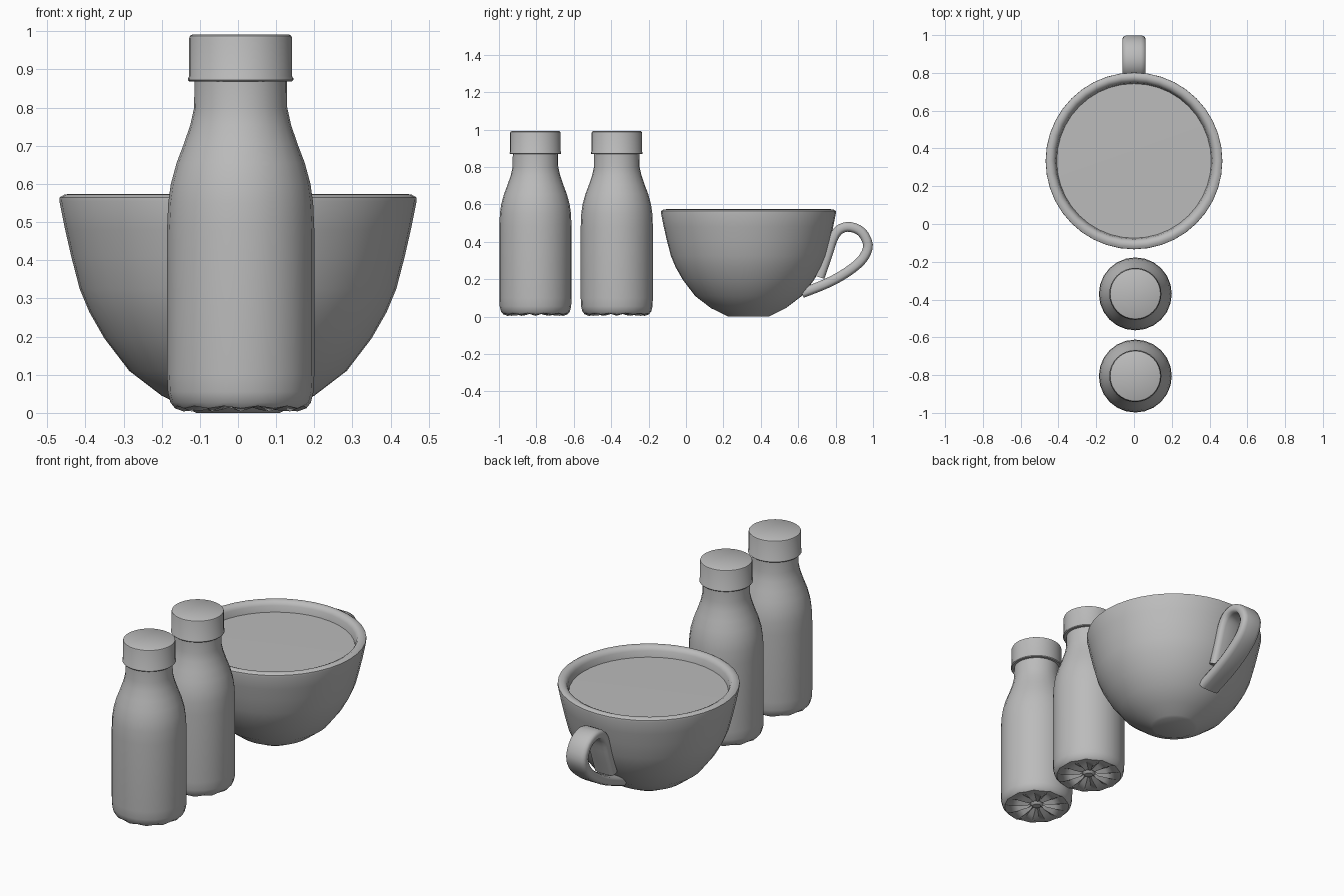
import bpy, bmesh, math
from mathutils import Vector

if "Cube" in bpy.data.objects:
    bpy.data.objects.remove(bpy.data.objects["Cube"])

grey = bpy.data.materials.new("plain grey")
grey.diffuse_color = (0.5, 0.5, 0.5, 1)
grey.use_nodes = True
grey.node_tree.nodes["Principled BSDF"].inputs["Base Color"].default_value = grey.diffuse_color


def finish(name, bm, loc, angle=40):
    bmesh.ops.recalc_face_normals(bm, faces=bm.faces)
    me = bpy.data.meshes.new(name)
    bm.to_mesh(me)
    bm.free()
    me.materials.append(grey)
    ob = bpy.data.objects.new(name, me)
    ob.location = loc
    bpy.context.collection.objects.link(ob)
    bpy.ops.object.select_all(action='DESELECT')
    ob.select_set(True)
    bpy.context.view_layer.objects.active = ob
    bpy.ops.object.shade_smooth_by_angle(angle=math.radians(angle))


def lathe(name, profile, loc, n, angle=40):
    """Spin (radius, z[, rib lift]) points; lift raises every second vertex."""
    bm = bmesh.new()
    rings = []
    for p in profile:
        r, z = p[:2]
        lift = p[2] if len(p) > 2 else 0
        if r == 0:
            rings.append([bm.verts.new((0, 0, z))] * n)
        else:
            rings.append([bm.verts.new((r * math.cos(math.tau * i / n),
                                        r * math.sin(math.tau * i / n),
                                        z + lift * (i % 2))) for i in range(n)])
    for a, b in zip(rings, rings[1:]):
        for i in range(n):
            j = (i + 1) % n
            bm.faces.new(dict.fromkeys((a[i], a[j], b[j], b[i])))
    finish(name, bm, loc, angle)


# Bottles with ribbed bases and screw caps
bottle = [(0, 0.018), (0.022, 0.018), (0.035, 0.03), (0.05, 0.016, 0.02),
          (0.1, 0.008, 0.022), (0.15, 0.004, 0.018), (0.172, 0.012, 0.006),
          (0.184, 0.027), (0.191, 0.055), (0.193, 0.1), (0.193, 0.48),
          (0.19, 0.55), (0.183, 0.6), (0.168, 0.655), (0.149, 0.705),
          (0.132, 0.755), (0.122, 0.8), (0.121, 0.88), (0, 0.88)]
cap = [(0, 0.868), (0.134, 0.868), (0.138, 0.872), (0.138, 0.877), (0.135, 0.882),
       (0.135, 0.982), (0.133, 0.988), (0.128, 0.991), (0, 0.991)]
for label, y in (("front", -0.805), ("back", -0.37)):
    lathe(label + "_bottle", bottle, (0.007, y, 0), 24)
    lathe(label + "_bottle_cap", cap, (0.007, y, 0), 32)

# Cup bowl: outside, rounded rim, inside
cup = [(0, 0), (0.11, 0), (0.125, 0.008), (0.2, 0.045), (0.285, 0.11), (0.35, 0.195),
       (0.39, 0.265), (0.415, 0.325), (0.437, 0.41), (0.453, 0.48), (0.468, 0.555),
       (0.467, 0.565), (0.455, 0.572), (0.44, 0.574), (0.424, 0.566), (0.415, 0.55),
       (0.408, 0.51), (0.39, 0.4), (0.34, 0.26), (0.25, 0.13), (0.15, 0.06), (0, 0.045)]
lathe("cup", cup, (0, 0.334, 0), 40)
lathe("drink_surface", [(0, 0.505), (0.409, 0.516), (0, 0.518)], (0, 0.334, 0), 40)

# Cup handle: rounded strap swept along a smooth loop
path = [Vector((0, y, z)) for y, z in (
    (0.715, 0.21), (0.757, 0.33), (0.787, 0.42), (0.825, 0.468), (0.88, 0.479),
    (0.94, 0.451), (0.973, 0.385), (0.955, 0.325), (0.91, 0.274), (0.83, 0.218),
    (0.74, 0.172), (0.62, 0.125))]
pts = []
for i in range(len(path) - 1):
    p0, p1, p2 = path[max(i - 1, 0)], path[i], path[i + 1]
    p3 = path[min(i + 2, len(path) - 1)]
    for k in range(3):
        t = k / 3
        pts.append(0.5 * (2 * p1 + (p2 - p0) * t + (2 * p0 - 5 * p1 + 4 * p2 - p3) * t * t
                          + (3 * p1 - p0 - 3 * p2 + p3) * t ** 3))
pts.append(path[-1])
W, T = 0.061, 0.026
section = [(W, T * .35), (W * .9, T * .8), (W * .6, T), (-W * .6, T), (-W * .9, T * .8),
           (-W, T * .35), (-W, -T * .35), (-W * .9, -T * .8), (-W * .6, -T),
           (W * .6, -T), (W * .9, -T * .8), (W, -T * .35)]
bm = bmesh.new()
rings = []
for i, p in enumerate(pts):
    d = (pts[min(i + 1, len(pts) - 1)] - pts[max(i - 1, 0)]).normalized()
    side = Vector((0, -d.z, d.y))
    rings.append([bm.verts.new(p + Vector((u, 0, 0)) + side * v) for u, v in section])
n = len(section)
for a, b in zip(rings, rings[1:]):
    for i in range(n):
        bm.faces.new((a[i], a[(i + 1) % n], b[(i + 1) % n], b[i]))
bm.faces.new(rings[0])
bm.faces.new(rings[-1])
finish("cup_handle", bm, (0, 0, 0), 60)
